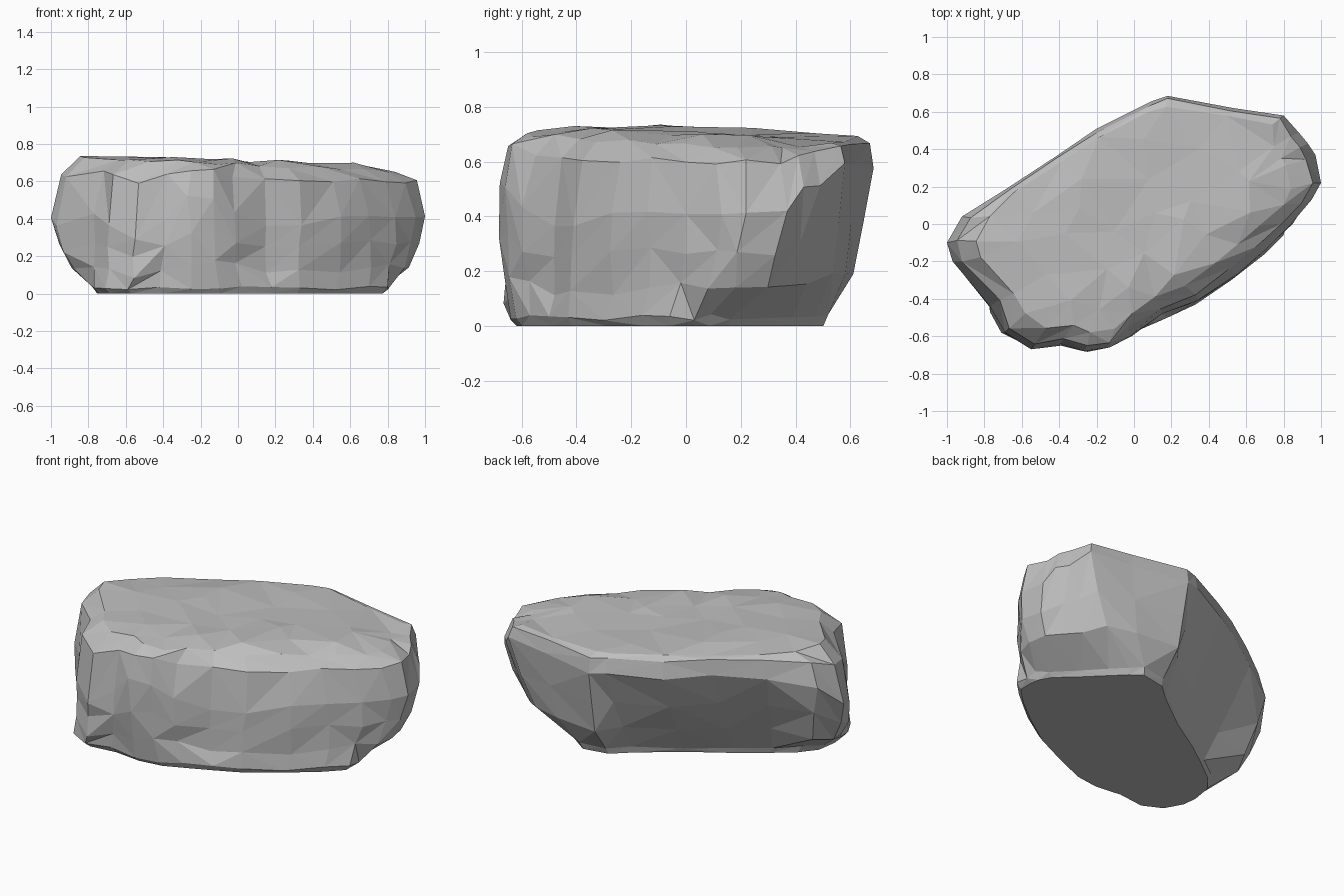
import bpy
import bmesh
import random
from mathutils import Vector
from mathutils.geometry import delaunay_2d_cdt

random.seed(11)

default_cube = bpy.data.objects.get("Cube")
if default_cube:
    bpy.data.objects.remove(default_cube, do_unlink=True)

# Plan of the boulder, anticlockwise from its right tip:
# base x, base y, widest x, widest y, height of the widest point
PLAN = [
    (-.76, -.25, -1, -.1, .4), (-.78, -.38, -.97, -.2, .4),
    (-.77, -.47, -.77, -.44, .4), (-.71, -.58, -.69, -.58, .4),
    (-.59, -.64, -.55, -.67, .28), (-.42, -.62, -.39, -.64, .4),
    (-.25, -.64, -.27, -.68, .53), (-.1, -.62, -.13, -.66, .5),
    (.02, -.57, -.02, -.6, .4), (.18, -.5, .15, -.48, .38),
    (.33, -.43, .34, -.41, .4), (.52, -.3, .55, -.27, .38),
    (.7, -.16, .7, -.14, .4), (.8, -.06, .84, 0, .4),
    (.8, .03, .95, .13, .4), (.79, .09, 1, .22, .4),
    (.75, .16, .97, .37, .42), (.62, .28, .93, .43, .48),
    (.51, .39, .88, .49, .55), (.43, .47, .8, .58, .62),
    (.36, .52, .53, .62, .62), (.2, .49, .18, .685, .6),
    (.1, .4, .09, .655, .6), (-.14, .22, -.2, .51, .6),
    (-.38, .07, -.42, .36, .6), (-.55, -.05, -.68, .19, .58),
    (-.68, -.15, -.92, .04, .5),
]


def top_height(x):
    """The top slopes gently down towards the left end."""
    return .712 - .037 * x


def jitter(amount):
    return Vector([random.uniform(-amount, amount) for _ in "xyz"])


def column(base_x, base_y, wide_x, wide_y, wide_z):
    """Points from the sole up to the rim of the top."""
    base = Vector((base_x, base_y, random.uniform(.02, .045)))
    wide = Vector((wide_x, wide_y, wide_z + random.uniform(-.04, .04)))
    is_back = wide_y > .15 and wide_y * .86 > wide_x * .5
    # The back wall is flat and leans out; the other walls bulge
    bulge = .9 if is_back and wide_x < .15 else .4
    rough = .006 if is_back else .018
    # The left part of the front rolls over most softly into the top
    if is_back:
        rim = .92
    elif wide_y < .05 and wide_x > -.05:
        rim = .79
    else:
        rim = .84
    points = [Vector((base_x * .965, base_y * .965, 0)), base]
    for part in (.28, .62):
        point = base.lerp(wide, part ** bulge)
        point.z = base.z + (wide.z - base.z) * part
        points.append(point + jitter(rough))
    points.append(wide)
    # Rounded shoulder and rim
    top = top_height(wide_x)
    shoulder = 1 - (1 - rim) * .32
    points.append(Vector((wide_x * shoulder, wide_y * shoulder,
                          wide.z + (top - wide.z) * .7)) + jitter(rough * .7))
    points.append(Vector((wide_x * rim, wide_y * rim, top - .02)) + jitter(.01))
    return points


def cover_top(bm, rim):
    """Close the top with evenly sized, slightly uneven triangles."""
    inner = [rim[i].co * .74 for i in range(0, len(rim), 2)]
    inner += [rim[i].co * .42 for i in range(1, len(rim), 4)]
    inner += [Vector((.12, .06, 0)), Vector((-.12, -.06, 0))]
    verts = list(rim)
    for spot in inner:
        point = spot + jitter(.03)
        point.z = top_height(point.x) + random.uniform(-.012, .012)
        verts.append(bm.verts.new(point))
    count = len(rim)
    edges = [(i, (i + 1) % count) for i in range(count)]
    result = delaunay_2d_cdt([v.co.xy for v in verts], edges, [], 1, 1e-5)
    originals = result[3]
    for face in result[2]:
        bm.faces.new([verts[originals[i][0]] for i in face])


def build_boulder():
    bm = bmesh.new()
    columns = [[bm.verts.new(p) for p in column(*row)] for row in PLAN]
    bm.faces.new([c[0] for c in reversed(columns)])
    # Triangles with randomly turned diagonals give the chipped look
    for i, near in enumerate(columns):
        far = columns[(i + 1) % len(columns)]
        for j in range(len(near) - 1):
            a, b, c, d = near[j], far[j], far[j + 1], near[j + 1]
            if random.random() < .5:
                a, b, c, d = b, c, d, a
            bm.faces.new((a, b, c))
            bm.faces.new((a, c, d))
    cover_top(bm, [c[-1] for c in columns])
    bmesh.ops.recalc_face_normals(bm, faces=bm.faces)
    mesh = bpy.data.meshes.new("boulder")
    bm.to_mesh(mesh)
    bm.free()
    boulder = bpy.data.objects.new("boulder", mesh)
    bpy.context.collection.objects.link(boulder)
    return boulder


# Plain grey stone
stone = bpy.data.materials.new("grey_stone")
stone.use_nodes = True
GREY = (.52, .52, .52, 1)
stone.diffuse_color = GREY
stone.node_tree.nodes["Principled BSDF"].inputs["Base Color"].default_value = GREY

build_boulder().data.materials.append(stone)
